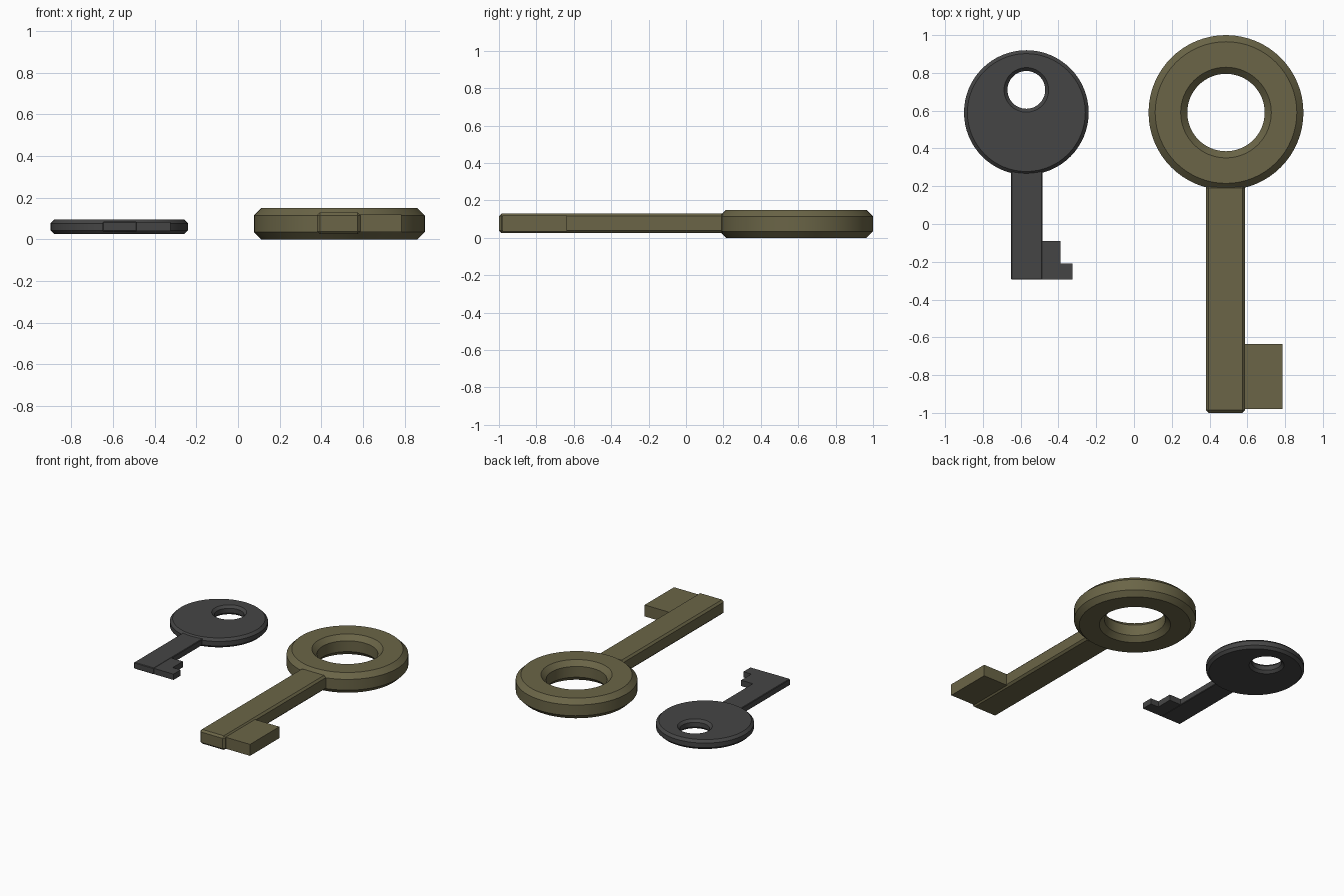
import bpy, bmesh, math
from math import cos, sin, pi

if "Cube" in bpy.data.objects:
    bpy.data.objects.remove(bpy.data.objects["Cube"])


def material(name, color):
    m = bpy.data.materials.new(name)
    m.diffuse_color = (*color, 1)
    m.use_nodes = True
    m.node_tree.nodes["Principled BSDF"].inputs["Base Color"].default_value = m.diffuse_color
    return m


def finish(bm, name, mat):
    bmesh.ops.recalc_face_normals(bm, faces=bm.faces)
    me = bpy.data.meshes.new(name)
    bm.to_mesh(me)
    bm.free()
    ob = bpy.data.objects.new(name, me)
    bpy.context.collection.objects.link(ob)
    me.materials.append(mat)
    return ob


def bow(name, mat, x, y_out, r_out, y_in, r_in, z0, z1, c, n=64):
    """Pierced disc with chamfered rims; the hole may sit off centre."""
    bm = bmesh.new()
    profile = [(y_out, r_out - c, z0), (y_out, r_out, z0 + c),
               (y_out, r_out, z1 - c), (y_out, r_out - c, z1),
               (y_in, r_in + c, z1), (y_in, r_in, z1 - c),
               (y_in, r_in, z0 + c), (y_in, r_in + c, z0)]
    rings = [[bm.verts.new((x + r * cos(2 * pi * i / n), y + r * sin(2 * pi * i / n), z))
              for i in range(n)] for y, r, z in profile]
    for k, a in enumerate(rings):
        b = rings[(k + 1) % len(rings)]
        for i in range(n):
            j = (i + 1) % n
            bm.faces.new((a[i], a[j], b[j], b[i]))
    ob = finish(bm, name, mat)
    bpy.ops.object.select_all(action='DESELECT')
    bpy.context.view_layer.objects.active = ob
    ob.select_set(True)
    bpy.ops.object.shade_smooth_by_angle(angle=math.radians(25))


def plate(name, mat, outline, z0, z1, bevel=0):
    """Flat outline extruded from z0 to z1."""
    bm = bmesh.new()
    face = bm.faces.new([bm.verts.new((x, y, z0)) for x, y in outline])
    ext = bmesh.ops.extrude_face_region(bm, geom=[face], use_keep_orig=True)
    for v in ext["geom"]:
        if isinstance(v, bmesh.types.BMVert):
            v.co.z = z1
    ob = finish(bm, name, mat)
    if bevel:
        mod = ob.modifiers.new("edge_chamfer", 'BEVEL')
        mod.width = bevel
        mod.segments = 1


def rect(x0, x1, y0, y1):
    return [(x0, y0), (x1, y0), (x1, y1), (x0, y1)]


brass = material("aged_brass", (0.145, 0.13, 0.063))
iron = material("dark_iron", (0.06, 0.06, 0.06))

# Large key
bow("large_bow", brass, 0.487, 0.59, 0.41, 0.59, 0.205, 0.0, 0.15, 0.035)
plate("large_shank", brass, rect(0.38, 0.588, -1.0, 0.205), 0.025, 0.13, 0.014)
plate("large_bit", brass, rect(0.57, 0.785, -0.98, -0.635), 0.035, 0.12)

# Small key
bow("small_bow", iron, -0.57, 0.59, 0.33, 0.71, 0.1, 0.025, 0.095, 0.018)
plate("small_shank", iron, rect(-0.65, -0.485, -0.295, 0.29), 0.038, 0.085, 0.004)
plate("small_bit", iron, [(-0.5, -0.293), (-0.325, -0.293), (-0.325, -0.21),
                          (-0.39, -0.21), (-0.39, -0.09), (-0.5, -0.09)], 0.04, 0.083)
